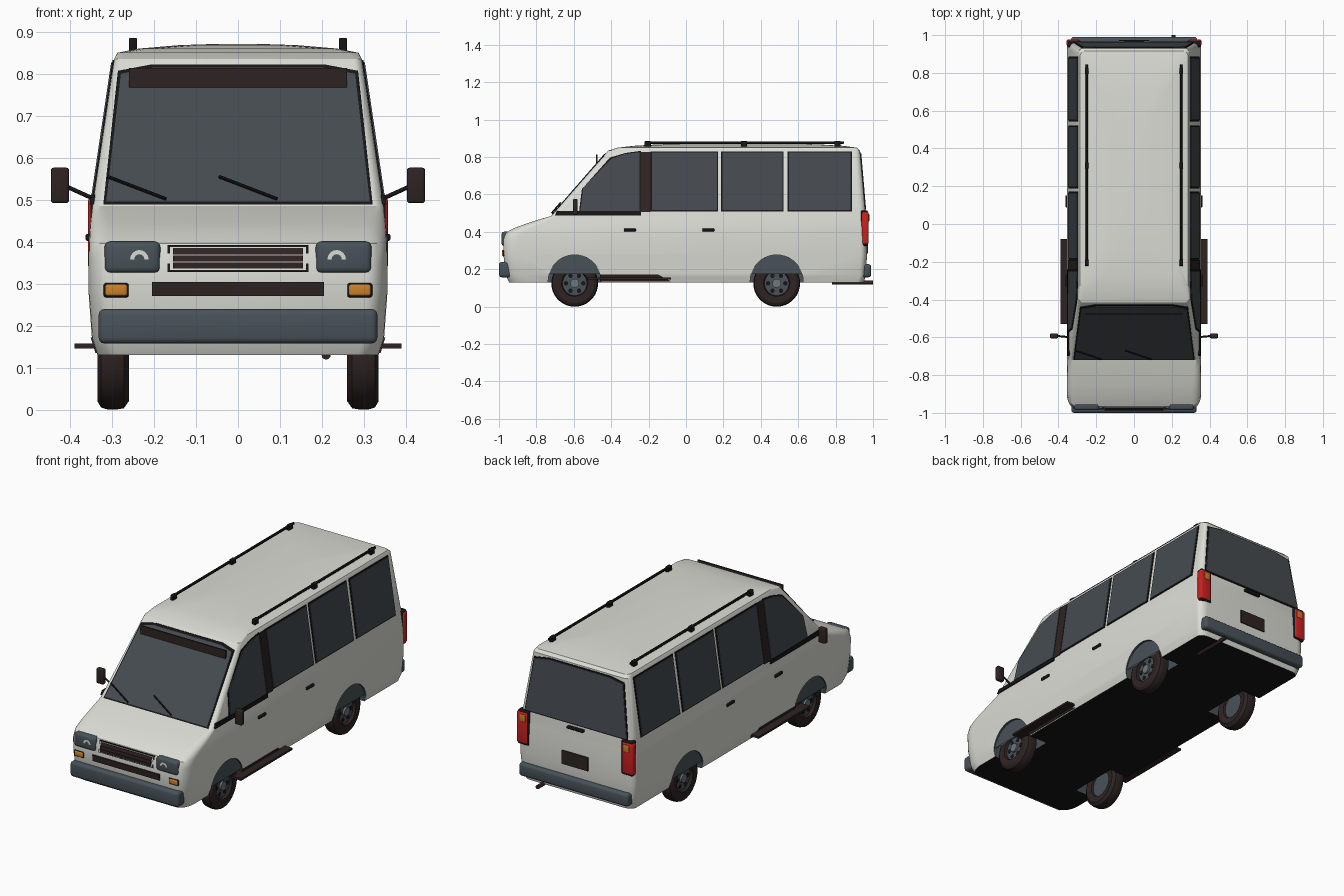
import bpy, bmesh
from math import pi, sin, cos
from mathutils import Vector, Matrix

cube = bpy.data.objects.get("Cube")
if cube:
    bpy.data.objects.remove(cube)


def material(name, rgb):
    m = bpy.data.materials.new(name)
    m.use_nodes = True
    m.diffuse_color = (*rgb, 1)
    m.node_tree.nodes["Principled BSDF"].inputs["Base Color"].default_value = (*rgb, 1)
    return m


WHITE = material("body_white", (0.72, 0.72, 0.67))
GLASS = material("window_glass", (0.06, 0.07, 0.08))
SLATE = material("slate_plastic", (0.065, 0.085, 0.1))
BROWN = material("brown_black", (0.027, 0.017, 0.016))
BLACK = material("black_rubber", (0.008, 0.008, 0.008))
ORANGE = material("indicator_orange", (0.6, 0.22, 0.02))
RED = material("tail_red", (0.6, 0.015, 0.015))
METAL = material("wheel_grey", (0.16, 0.18, 0.2))


def make(name, bm, mats, smooth=True):
    bmesh.ops.recalc_face_normals(bm, faces=bm.faces)
    me = bpy.data.meshes.new(name)
    bm.to_mesh(me)
    bm.free()
    ob = bpy.data.objects.new(name, me)
    bpy.context.collection.objects.link(ob)
    for m in mats:
        me.materials.append(m)
    if smooth:
        shade(ob)
    return ob


def shade(ob):
    bpy.ops.object.select_all(action='DESELECT')
    ob.select_set(True)
    bpy.context.view_layer.objects.active = ob
    bpy.ops.object.shade_smooth_by_angle(angle=0.52)


def box(name, lo, hi, mat, bevel=0.0):
    bm = bmesh.new()
    lo, hi = Vector(lo), Vector(hi)
    size = [abs(c) for c in hi - lo]
    bmesh.ops.create_cube(bm, size=1, matrix=Matrix.Translation((lo + hi) / 2) @ Matrix.Diagonal((*size, 1)))
    if bevel:
        bmesh.ops.bevel(bm, geom=bm.edges[:], offset=bevel, segments=3, profile=0.5, affect='EDGES')
    return make(name, bm, [mat], bevel > 0)


def add_cylinder(bm, a, b, r, sides):
    a, b = Vector(a), Vector(b)
    turn = (b - a).to_track_quat('Z', 'Y').to_matrix().to_4x4()
    bmesh.ops.create_cone(bm, cap_ends=True, segments=sides, radius1=r, radius2=r,
                          depth=(b - a).length, matrix=Matrix.Translation((a + b) / 2) @ turn)


def rod(name, a, b, r, mat, sides=12):
    bm = bmesh.new()
    add_cylinder(bm, a, b, r, sides)
    return make(name, bm, [mat])


# Body levels: height, half width, front y, back y, corner width, front corner length
LEVELS = [
    (0.13, 0.335, -0.945, 0.95, 0.05, 0.09), (0.17, 0.348, -0.965, 0.962, 0.05, 0.09),
    (0.28, 0.356, -0.976, 0.968, 0.05, 0.08), (0.36, 0.356, -0.978, 0.968, 0.05, 0.08),
    (0.395, 0.355, -0.965, 0.966, 0.05, 0.09), (0.42, 0.354, -0.92, 0.965, 0.05, 0.09),
    (0.445, 0.352, -0.85, 0.963, 0.045, 0.08), (0.468, 0.349, -0.78, 0.961, 0.035, 0.06),
    (0.485, 0.347, -0.72, 0.96, 0.025, 0.03), (0.835, 0.295, -0.415, 0.93, 0.02, 0.03),
    (0.85, 0.287, -0.365, 0.915, 0.025, 0.04), (0.86, 0.235, -0.28, 0.84, 0.06, 0.08),
    (0.868, 0.14, -0.14, 0.7, 0.07, 0.1), (0.871, 0.05, 0, 0.5, 0.03, 0.1)]


def surface(col, z):
    for p, q in zip(LEVELS, LEVELS[1:]):
        if z <= q[0]:
            t = (z - p[0]) / (q[0] - p[0])
            return p[col] + t * (q[col] - p[col])


# Body shell as stacked rounded outlines
bm = bmesh.new()
rings = []
for z, w, yf, yb, rx, ry in LEVELS:
    ring = []
    for k, (sx, sy) in enumerate([(1, 1), (-1, 1), (-1, -1), (1, -1)]):
        r = ry if sy < 0 else 0.035
        cy = yb - r if sy > 0 else yf + r
        for i in range(7):
            a = (k + i / 6) * pi / 2
            ring.append(bm.verts.new((sx * (w - rx) + rx * cos(a), cy + r * sin(a), z)))
    rings.append(ring)
for p, q in zip(rings, rings[1:]):
    for i in range(len(p)):
        j = (i + 1) % len(p)
        bm.faces.new((p[i], p[j], q[j], q[i]))
bm.faces.new(rings[0][::-1]).material_index = 1
bm.faces.new(rings[-1])
body = make("body", bm, [WHITE, BLACK, SLATE], False)

# Wheel arches cut from the body
AXLES = {"front": -0.595, "rear": 0.485}
bm = bmesh.new()
for y in AXLES.values():
    for s in (1, -1):
        add_cylinder(bm, (s * 0.22, y, 0.135), (s * 0.5, y, 0.135), 0.142, 40)
for f in bm.faces:
    f.material_index = 2
cutter = make("arch_cutter", bm, [WHITE, BLACK, SLATE], False)
cutter.hide_render = True
cut = body.modifiers.new("arches", 'BOOLEAN')
cut.operation, cut.object, cut.solver = 'DIFFERENCE', cutter, 'EXACT'
bpy.context.view_layer.objects.active = body
bpy.ops.object.modifier_apply(modifier="arches")
bpy.data.objects.remove(cutter)
shade(body)


# Thin panels that follow the body surface
def on_left(u, z, d): return (surface(1, z) + d, u, z)
def on_right(u, z, d): return (-surface(1, z) - d, u, z)
def on_front(u, z, d): return (u, surface(2, z) - d, z)
def on_back(u, z, d): return (u, surface(3, z) + d, z)


def panel(name, pts, place, mat, d=0.005):
    bm = bmesh.new()
    top = [bm.verts.new(place(u, z, d)) for u, z in pts]
    low = [bm.verts.new(place(u, z, -0.003)) for u, z in pts]
    bm.faces.new(top)
    bm.faces.new(low[::-1])
    for i in range(len(pts)):
        j = (i + 1) % len(pts)
        bm.faces.new((top[i], top[j], low[j], low[i]))
    return make(name, bm, [mat], False)


def rect(u0, u1, z0, z1):
    return [(u0, z0), (u1, z0), (u1, z1), (u0, z1)]


def window(name, pts, place, grow=0.007):
    cu = sum(p[0] for p in pts) / len(pts)
    cz = sum(p[1] for p in pts) / len(pts)
    edge = [(u + (grow if u > cu else -grow), z + (grow if z > cz else -grow)) for u, z in pts]
    panel(name + "_seal", edge, place, BLACK, 0.003)
    panel(name, pts, place, GLASS, 0.006)


window("windscreen", [(-0.314, 0.495), (0.314, 0.495), (0.279, 0.8), (0.2, 0.815), (-0.2, 0.815), (-0.279, 0.8)], on_front)
window("rear_window", [(-0.31, 0.52), (0.31, 0.52), (0.27, 0.805), (0.18, 0.82), (-0.18, 0.82), (-0.27, 0.805)], on_back)
front_door = [(-0.565, 0.512), (-0.248, 0.512), (-0.248, 0.826), (-0.33, 0.815), (-0.4, 0.79), (-0.55, 0.635)]

for side, s, place in (("left", 1, on_left), ("right", -1, on_right)):
    # Side glazing, pillar and cowl trim
    window(side + "_front_window", front_door, place)
    panel(side + "_pillar", rect(-0.243, -0.19, 0.505, 0.828), place, BROWN, 0.005)
    for i, (a, b) in enumerate([(-0.183, 0.165), (0.195, 0.515), (0.55, 0.88)]):
        window(f"{side}_cabin_window_{i + 1}", rect(a, b, 0.517, 0.823), place)
    panel(side + "_cowl_trim", [(-0.7, 0.488), (-0.24, 0.488), (-0.24, 0.505), (-0.69, 0.512)], place, BLACK, 0.007)
    # Door handles, sill and step
    for i, y in enumerate((-0.3, 0.12)):
        box(f"{side}_handle_{i + 1}", (s * 0.35, y - 0.032, 0.402), (s * 0.363, y + 0.032, 0.418), BLACK, 0.004)
    panel(side + "_sill", [(-0.46, 0.135), (-0.08, 0.135), (-0.15, 0.172), (-0.46, 0.172)], place, BROWN, 0.003)
    box(side + "_step", (s * 0.3, -0.53, 0.146), (s * 0.39, -0.08, 0.157), BROWN)
    # Mirror
    box(side + "_mirror", (s * 0.402, -0.605, 0.492), (s * 0.446, -0.58, 0.576), BROWN, 0.007)
    rod(side + "_mirror_arm", (s * 0.335, -0.6, 0.498), (s * 0.41, -0.592, 0.532), 0.005, BLACK)
    # Roof rail
    x = s * 0.25
    box(side + "_roof_rail", (x - 0.006, -0.22, 0.871), (x + 0.006, 0.845, 0.883), BLACK, 0.003)
    for i, y in enumerate((-0.205, 0.31, 0.81)):
        box(f"{side}_rail_foot_{i + 1}", (x - 0.01, y - 0.017, 0.85), (x + 0.01, y + 0.017, 0.885), BLACK, 0.004)
    # Lamps
    box(side + "_headlight", (s * 0.185, -0.986, 0.325), (s * 0.318, -0.93, 0.401), SLATE, 0.014)
    bm = bmesh.new()
    arc = [(r, i * pi / 8) for r, steps in ((0.022, range(9)), (0.012, range(8, -1, -1))) for i in steps]
    bm.faces.new([bm.verts.new((s * 0.235 + r * cos(a), -0.987, 0.358 + r * sin(a))) for r, a in arc])
    make(side + "_headlight_glint", bm, [WHITE], False)
    box(side + "_indicator_rim", (s * 0.26, -0.98, 0.267), (s * 0.32, -0.945, 0.302), BLACK, 0.006)
    box(side + "_indicator", (s * 0.264, -0.984, 0.271), (s * 0.316, -0.95, 0.298), ORANGE, 0.005)
    box(side + "_tail_rim", (s * 0.283, 0.935, 0.325), (s * 0.352, 0.972, 0.515), BLACK, 0.008)
    box(side + "_tail_lamp", (s * 0.289, 0.94, 0.333), (s * 0.357, 0.977, 0.507), RED, 0.01)
    box(side + "_tail_indicator", (s * 0.3, 0.95, 0.455), (s * 0.335, 0.98, 0.495), ORANGE, 0.004)

    for end, y in AXLES.items():
        tag = f"{end}_{side}_"
        # Arch liner hanging over the top of the tyre
        bm = bmesh.new()
        for xx in (0.337, 0.343):
            pts = [(y + 0.142 * cos(a), 0.135 + 0.142 * sin(a)) for a in [0.28 + i * (pi - 0.56) / 20 for i in range(21)]]
            bm.faces.new([bm.verts.new((s * xx, u, z)) for u, z in pts])
        make(tag + "arch_liner", bm, [SLATE], False)
        # Tyre spun from its section
        bm = bmesh.new()
        section = [(0.265, 0.07), (0.26, 0.105), (0.272, 0.122), (0.29, 0.125), (0.31, 0.125),
                   (0.326, 0.12), (0.335, 0.105), (0.333, 0.07), (0.315, 0.064), (0.28, 0.064)]
        vs = [bm.verts.new((s * px, y, 0.125 + r)) for px, r in section]
        es = [bm.edges.new((vs[i], vs[(i + 1) % len(vs)])) for i in range(len(vs))]
        bmesh.ops.spin(bm, geom=vs + es, cent=(0, y, 0.125), axis=(1, 0, 0), angle=2 * pi, steps=36)
        bmesh.ops.remove_doubles(bm, verts=bm.verts, dist=0.0005)
        make(tag + "tyre", bm, [BROWN])
        # Wheel disc, spokes and cap
        rod(tag + "wheel_disc", (s * 0.275, y, 0.125), (s * 0.318, y, 0.125), 0.066, SLATE, 32)
        for i in range(6):
            a = i * pi / 3
            rod(f"{tag}wheel_hole_{i + 1}", (s * 0.31, y + 0.046 * cos(a), 0.125 + 0.046 * sin(a)),
                (s * 0.32, y + 0.046 * cos(a), 0.125 + 0.046 * sin(a)), 0.012, BLACK)
        rod(tag + "hub_cap", (s * 0.31, y, 0.125), (s * 0.329, y, 0.125), 0.024, METAL, 20)

# Grilles
panel("grille", rect(-0.168, 0.168, 0.328, 0.392), on_front, BLACK, 0.004)
panel("grille_border", rect(-0.162, 0.162, 0.333, 0.387), on_front, WHITE, 0.006)
for i, z in enumerate((0.343, 0.36, 0.377)):
    panel(f"grille_slat_{i + 1}", rect(-0.155, 0.155, z - 0.0075, z + 0.0075), on_front, BROWN, 0.009)
panel("lower_grille", rect(-0.205, 0.205, 0.27, 0.304), on_front, BROWN, 0.006)

# Bumpers, number plate, tailgate handle and exhaust
box("front_bumper", (-0.332, -1.0, 0.157), (0.332, -0.935, 0.24), SLATE, 0.015)
box("rear_bumper", (-0.335, 0.935, 0.157), (0.335, 0.99, 0.228), SLATE, 0.015)
panel("number_plate", rect(-0.08, 0.08, 0.285, 0.36), on_back, BROWN, 0.006)
box("tailgate_handle", (-0.05, 0.95, 0.488), (0.05, 0.975, 0.502), BLACK, 0.004)
rod("exhaust_pipe", (0.21, 0.78, 0.13), (0.21, 1.0, 0.13), 0.011, BROWN)

# Sun visor and wipers
box("sun_visor", (-0.26, -0.48, 0.765), (0.26, -0.473, 0.813), BROWN)
for i, x in enumerate((-0.31, -0.045)):
    rod(f"wiper_{i + 1}", on_front(x, 0.555, 0.012), on_front(x + 0.138, 0.502, 0.012), 0.004, BLACK, 8)
